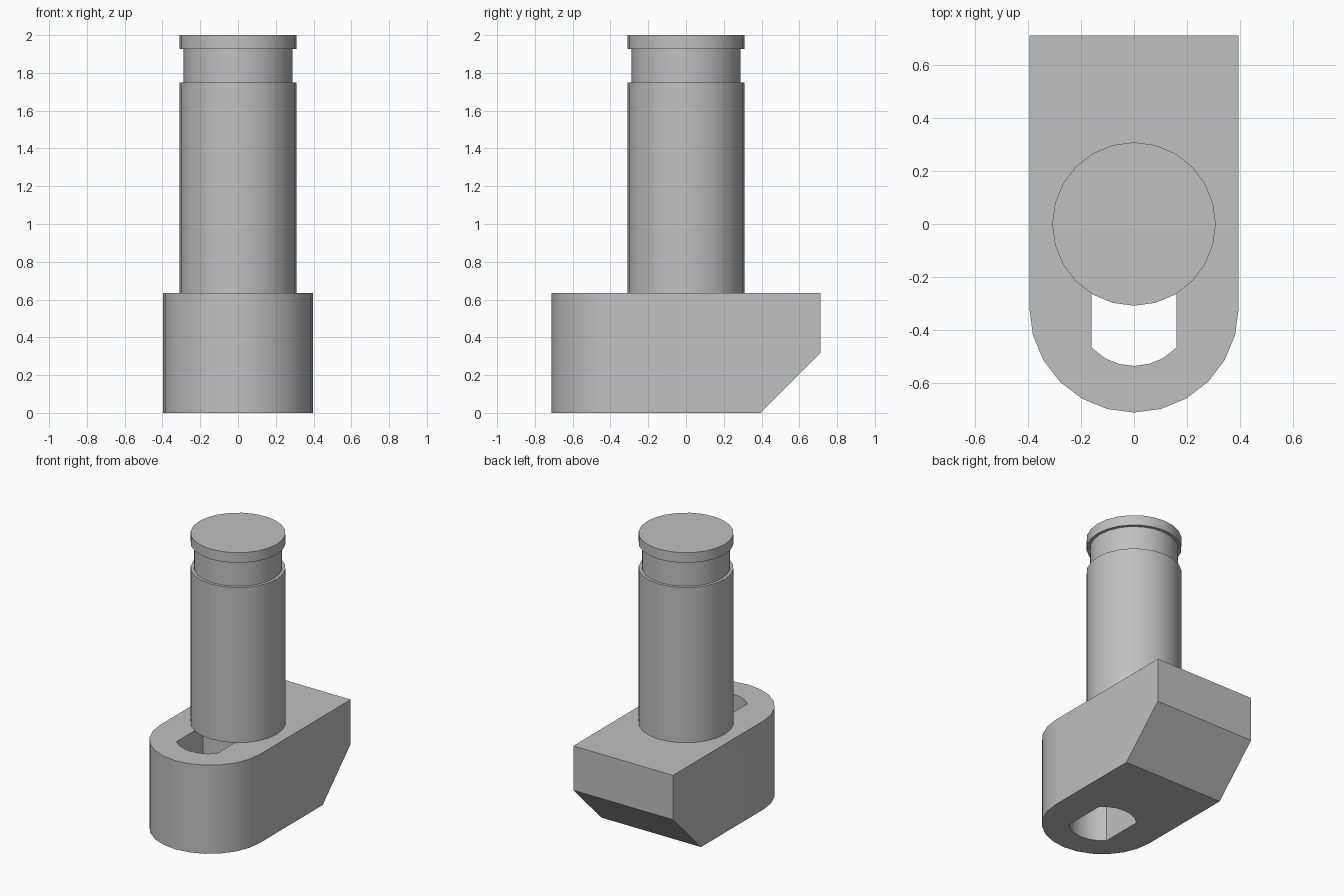
import bpy, bmesh
from math import sin, cos, pi, radians, asin, degrees
from mathutils import Vector

if "Cube" in bpy.data.objects:
    bpy.data.objects.remove(bpy.data.objects["Cube"])

grey = bpy.data.materials.new("plain grey")
grey.use_nodes = True
colour = (0.53, 0.53, 0.53, 1)
grey.diffuse_color = colour
grey.node_tree.nodes["Principled BSDF"].inputs["Base Color"].default_value = colour

HALF_WIDTH, HALF_LENGTH, HEIGHT = 0.396, 0.713, 0.636
CENTRE_Y = HALF_WIDTH - HALF_LENGTH      # centre of the round end and the slot


def finish(name, bm):
    bmesh.ops.recalc_face_normals(bm, faces=bm.faces)
    mesh = bpy.data.meshes.new(name)
    bm.to_mesh(mesh)
    bm.free()
    mesh.materials.append(grey)
    obj = bpy.data.objects.new(name, mesh)
    bpy.context.collection.objects.link(obj)
    bpy.ops.object.select_all(action="DESELECT")
    obj.select_set(True)
    bpy.context.view_layer.objects.active = obj
    bpy.ops.object.shade_smooth_by_angle(angle=radians(28))


def arc(radius, angles):
    """Points around the slot centre; zero degrees faces the front."""
    return [(radius * sin(radians(a)), CENTRE_Y - radius * cos(radians(a))) for a in angles]


def loop(bm, points):
    verts = [bm.verts.new((x, y, 0)) for x, y in points]
    return [bm.edges.new((v, verts[i - 1])) for i, v in enumerate(verts)]


# Base block: round front, square back, slot with two flats and two arcs
bm = bmesh.new()
outline = arc(HALF_WIDTH, range(-90, 91, 15))
outline += [(HALF_WIDTH, HALF_LENGTH), (-HALF_WIDTH, HALF_LENGTH)]
corner = degrees(asin(0.16 / 0.22))
sweep = [-corner, -30, -15, 0, 15, 30, corner]
slot = arc(0.22, sweep) + arc(0.22, [a + 180 for a in sweep])
edges = loop(bm, outline) + loop(bm, slot)
bmesh.ops.triangle_fill(bm, edges=edges, use_beauty=True)
top = bmesh.ops.extrude_face_region(bm, geom=bm.faces[:], use_keep_orig=True)
bmesh.ops.translate(bm, vec=(0, 0, HEIGHT),
                    verts=[g for g in top["geom"] if isinstance(g, bmesh.types.BMVert)])

# Sloped cut under the back
cut = bmesh.ops.bisect_plane(bm, geom=bm.verts[:] + bm.edges[:] + bm.faces[:],
                             plane_co=(0, 0.395, 0), plane_no=Vector((0, 1, -1)).normalized(),
                             clear_outer=True)
bmesh.ops.holes_fill(bm, edges=[e for e in bm.edges if e.is_boundary], sides=0)
finish("base_block", bm)

# Shaft with a retaining groove near the top
bm = bmesh.new()
SHAFT, GROOVE, SIDES = 0.309, 0.288, 24
profile = [(SHAFT, HEIGHT), (SHAFT, 1.75), (GROOVE, 1.75),
           (GROOVE, 1.927), (SHAFT, 1.927), (SHAFT, 2)]
rings = [[bm.verts.new((r * cos(2 * pi * i / SIDES), r * sin(2 * pi * i / SIDES), z))
          for i in range(SIDES)] for r, z in profile]
for low, high in zip(rings, rings[1:]):
    for i in range(SIDES):
        bm.faces.new((low[i - 1], low[i], high[i], high[i - 1]))
bm.faces.new(rings[0])
bm.faces.new(rings[-1])
finish("shaft", bm)
